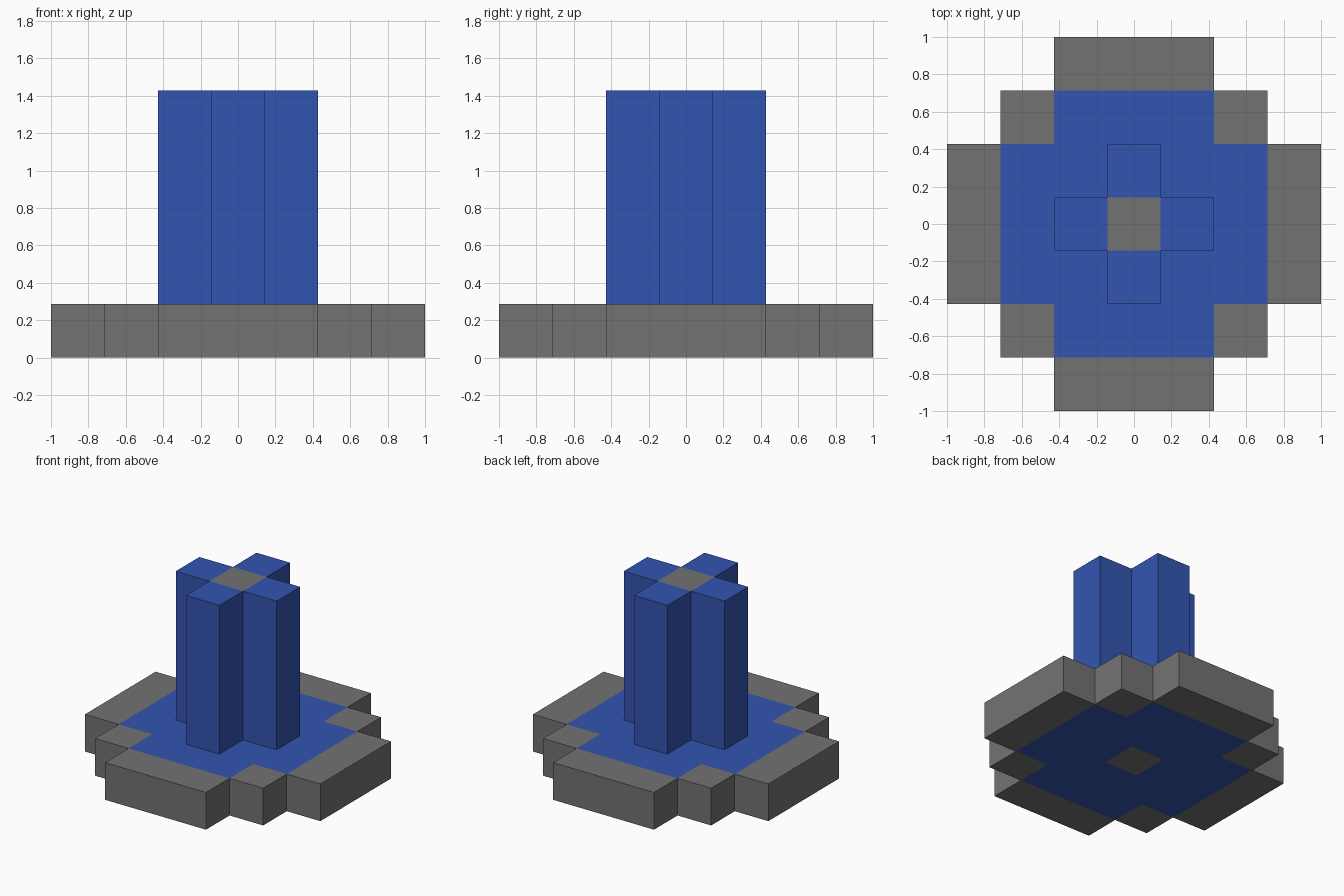
import bpy
import bmesh
from mathutils import Vector

cube = bpy.data.objects.get("Cube")
if cube:
    bpy.data.objects.remove(cube, do_unlink=True)

U = 2 / 7          # edge of one building block
LEVELS = 5         # one base layer and four column layers


def make_material(name, colour):
    mat = bpy.data.materials.new(name)
    mat.use_nodes = True
    mat.diffuse_color = colour
    mat.node_tree.nodes["Principled BSDF"].inputs["Base Color"].default_value = colour
    return mat


GREY, BLUE = 0, 1
materials = [make_material("stone grey", (0.171, 0.171, 0.171, 1)),
             make_material("deep blue", (0.033, 0.091, 0.434, 1))]


def filled(x, y, z):
    """Stepped base layer with a plus-shaped column on top."""
    x, y = abs(x), abs(y)
    if z == 0:
        return x + y <= 4 and max(x, y) <= 3
    return 0 < z < LEVELS and x + y <= 1


def colour_of(x, y):
    """Grey core and rim, blue in between."""
    x, y = abs(x), abs(y)
    return BLUE if 0 < x + y <= 3 and max(x, y) <= 2 else GREY


def build_part(name, layers):
    bm = bmesh.new()
    cells = [(x, y, z) for x in range(-3, 4) for y in range(-3, 4)
             for z in layers if filled(x, y, z)]
    for cell in cells:
        centre = Vector(cell) + Vector((0, 0, 0.5))
        for axis in range(3):
            for sign in (-1, 1):
                n = Vector((0, 0, 0))
                n[axis] = sign
                # Only the exposed sides of a block get a face
                if filled(*(int(c + d) for c, d in zip(cell, n))):
                    continue
                a = Vector((0, 0, 0))
                a[(axis + 1) % 3] = 0.5
                b = n.cross(a)
                mid = centre + n / 2
                corners = (mid - a - b, mid + a - b, mid + a + b, mid - a + b)
                face = bm.faces.new([bm.verts.new(c * U) for c in corners])
                face.material_index = colour_of(*cell[:2])
    # Join the blocks and merge flat areas of one colour
    bmesh.ops.remove_doubles(bm, verts=bm.verts, dist=0.001)
    bmesh.ops.dissolve_limit(bm, angle_limit=0.01, verts=bm.verts,
                             edges=bm.edges, delimit={'MATERIAL'})
    mesh = bpy.data.meshes.new(name)
    bm.to_mesh(mesh)
    bm.free()
    for mat in materials:
        mesh.materials.append(mat)
    obj = bpy.data.objects.new(name, mesh)
    bpy.context.collection.objects.link(obj)
    return obj


build_part("stepped_base", range(1))
build_part("cross_column", range(1, LEVELS))
